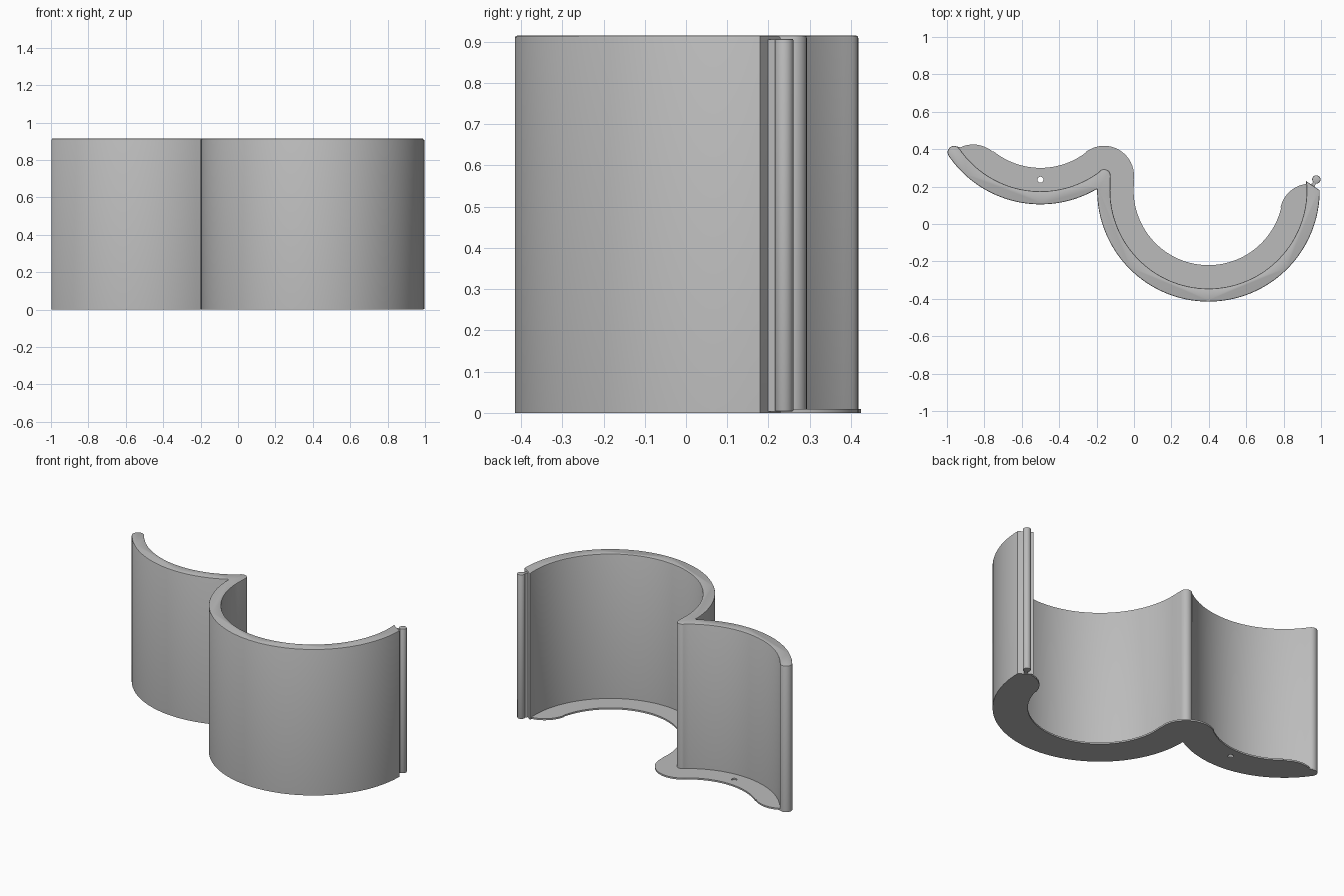
import bpy, bmesh
from math import cos, sin, radians
from mathutils import Vector

cube = bpy.data.objects.get("Cube")
if cube:
    bpy.data.objects.remove(cube)

grey = bpy.data.materials.new("plain grey")
grey.use_nodes = True
colour = (0.5, 0.5, 0.5, 1)
grey.diffuse_color = colour
grey.node_tree.nodes["Principled BSDF"].inputs["Base Color"].default_value = colour

HEIGHT, BASE = 0.915, 0.01
SMALL, BIG = (-0.5, 0.7), (0.398, 0.18)      # centres of the two bays
OUTER, INNER, LIP = 0.595, 0.525, 0.4        # wall faces and flange edge
HALF = (OUTER - INNER) / 2
CREST = (-0.16, 0.258)                       # rounded ridge between the bays
END = -145.5                                 # angle of the free end


def arc(centre, r, a0, a1, n=32):
    angles = [radians(a0 + (a1 - a0) * i / n) for i in range(n + 1)]
    return [(centre[0] + r * cos(a), centre[1] + r * sin(a)) for a in angles]


def finish(obj):
    obj.data.materials.clear()
    obj.data.materials.append(grey)
    bpy.ops.object.select_all(action='DESELECT')
    obj.select_set(True)
    bpy.context.view_layer.objects.active = obj
    bpy.ops.object.shade_smooth_by_angle(angle=radians(30))


def prism(name, outline, z0, z1, top_bevel=0, bottom_bevel=0):
    bm = bmesh.new()
    base = bm.faces.new([bm.verts.new((x, y, z0)) for x, y in outline])
    bmesh.ops.extrude_face_region(bm, geom=[base], use_keep_orig=True)
    bm.verts.ensure_lookup_table()
    for v in bm.verts[len(outline):]:
        v.co.z = z1
    bmesh.ops.recalc_face_normals(bm, faces=bm.faces)
    for z, size in ((z1, top_bevel), (z0, bottom_bevel)):
        if size:
            rim = [e for e in bm.edges if all(abs(v.co.z - z) < 1e-5 for v in e.verts)]
            bmesh.ops.bevel(bm, geom=rim, offset=size, segments=2, profile=0.5, affect='EDGES')
    mesh = bpy.data.meshes.new(name)
    bm.to_mesh(mesh)
    bm.free()
    obj = bpy.data.objects.new(name, mesh)
    bpy.context.collection.objects.link(obj)
    finish(obj)
    return obj


# Outer face shared by the wall and the flange
front = arc(SMALL, OUTER, END, -59.8) + arc(BIG, OUTER, 179.5, 360, 64)
tip = arc(SMALL, (OUTER + INNER) / 2, END, END, 1)[0]

# Double-bay wall with a rounded crest and a rounded free end
wall = (front + arc(BIG, INNER, 365.4, 180, 64) + arc(CREST, HALF, 0, 127, 10)
        + arc(SMALL, INNER, -53, END) + arc(tip, HALF, END + 180, END + 360, 12)[1:-1])
prism("curved_wall", wall, BASE, HEIGHT, top_bevel=0.006)

# Base flange with soft lobes and a screw hole
flange = (front + arc(BIG, INNER, 365.4, 365.4, 1)[:1]
          + arc((0.94, 0.055), 0.16, 97, 167, 14) + arc(BIG, LIP, 346, 173, 56)
          + arc(CREST, 0.16, -8, 127, 20) + arc(SMALL, LIP, -53, -129)
          + arc((-0.86, 0.265), 0.16, 50, 115, 14)
          + arc(tip, HALF, 90, END + 360, 10)[:-1])
curve = bpy.data.curves.new("base_flange", 'CURVE')
curve.dimensions = '2D'
curve.fill_mode = 'BOTH'
curve.extrude = BASE / 2
for points in (flange, arc((-0.5, 0.237), 0.016, 0, 345, 23)):
    spline = curve.splines.new('POLY')
    spline.points.add(len(points) - 1)
    for p, (x, y) in zip(spline.points, points):
        p.co = (x, y, 0, 1)
    spline.use_cyclic_u = True
plate = bpy.data.objects.new("base_flange", curve)
plate.location.z = BASE / 2
bpy.context.collection.objects.link(plate)
bpy.ops.object.select_all(action='DESELECT')
plate.select_set(True)
bpy.context.view_layer.objects.active = plate
bpy.ops.object.convert(target='MESH')
finish(bpy.context.object)

# Snap bead and its thin neck along the other end
bead = Vector((0.975, 0.238))
prism("snap_bead", arc(bead, 0.0225, 0, 345, 23), 0.003, 0.907, 0.004, 0.004)
root = Vector((0.95, 0.195))
side = (bead - root).orthogonal().normalized() * 0.006
neck = [root - side * 1.8, root + side * -1.8 + (bead - root) * 0.3, bead - side,
        bead + side, root + side * 1.8 + (bead - root) * 0.3, root + side * 1.8]
prism("bead_neck", neck, 0.003, 0.905)
